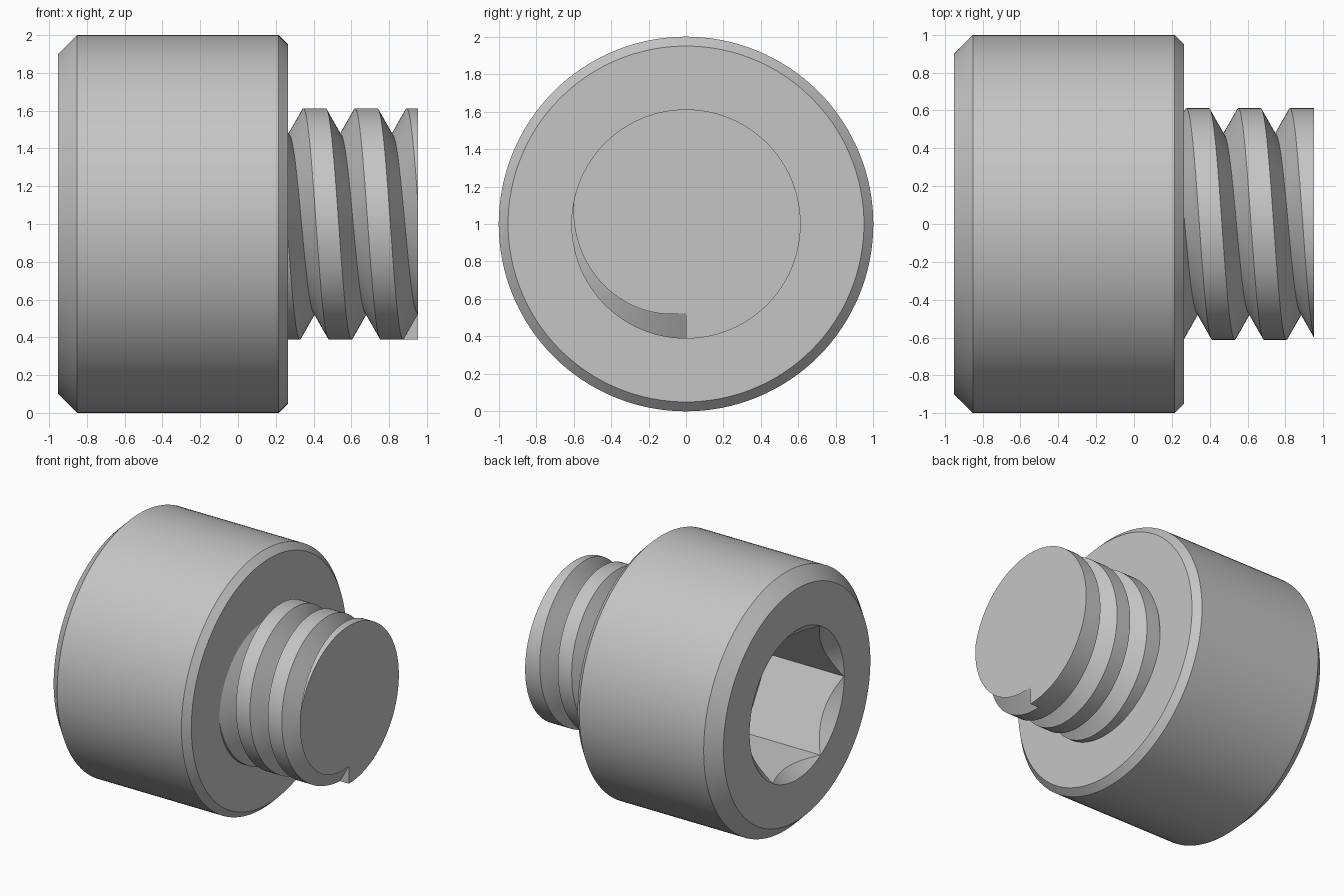
import bpy, bmesh, math

START, SHOULDER, END = -0.952, 0.265, 0.952   # stations along the screw axis
AXIS_Z = 1.0
SEGMENTS = 128

cube = bpy.data.objects.get("Cube")
if cube:
    bpy.data.objects.remove(cube, do_unlink=True)

steel = bpy.data.materials.new("steel_grey")
steel.use_nodes = True
steel.diffuse_color = (0.56, 0.56, 0.56, 1)
steel.node_tree.nodes["Principled BSDF"].inputs["Base Color"].default_value = (0.56, 0.56, 0.56, 1)


def point(x, r, angle):
    """Point around the screw axis; angle 0 is straight down, turning towards -y."""
    return (x, -r * math.sin(angle), AXIS_Z - r * math.cos(angle))


def finish(name, bm):
    bmesh.ops.recalc_face_normals(bm, faces=bm.faces)
    mesh = bpy.data.meshes.new(name)
    bm.to_mesh(mesh)
    bm.free()
    obj = bpy.data.objects.new(name, mesh)
    bpy.context.collection.objects.link(obj)
    mesh.materials.append(steel)
    return obj


def select(obj):
    bpy.ops.object.select_all(action='DESELECT')
    obj.select_set(True)
    bpy.context.view_layer.objects.active = obj


def turned(name, profile, sides, offset=0.0):
    """Closed solid turned about the screw axis from (x, radius) pairs."""
    bm = bmesh.new()
    rings = [[bm.verts.new(point(x, r, offset + math.tau * i / sides)) for i in range(sides)]
             for x, r in profile]
    for a, b in zip(rings, rings[1:]):
        for i in range(sides):
            j = (i + 1) % sides
            bm.faces.new((a[i], a[j], b[j], b[i]))
    bm.faces.new(rings[0])
    bm.faces.new(rings[-1])
    return finish(name, bm)


# Head with a chamfer at each end
head = turned("head", [(START, 0.9), (START + 0.1, 1.0),
                       (SHOULDER - 0.05, 1.0), (SHOULDER, 0.95)], SEGMENTS)

# Hexagonal socket with a conical lead-in
SOCKET_R, LIP = 0.578, 0.05
hexagon = turned("socket_cutter", [(START - LIP, SOCKET_R), (START + 0.65, SOCKET_R)], 6, math.pi / 2)
cone = turned("lead_in_cutter", [(START - LIP, SOCKET_R + LIP + 0.002),
                                 (START + 0.3, SOCKET_R - 0.298)], SEGMENTS, 0.01)
for cutter in (hexagon, cone):
    cutter.hide_render = True
    mod = head.modifiers.new("cut", 'BOOLEAN')
    mod.operation = 'DIFFERENCE'
    mod.solver = 'EXACT'
    mod.object = cutter
    select(head)
    bpy.ops.object.modifier_apply(modifier=mod.name)
    bpy.data.objects.remove(cutter, do_unlink=True)

# Threaded shank: V groove winding back from the tip
CREST, ROOT, PITCH, HALF = 0.612, 0.475, 0.2735, 0.077
INNER, TURNS = SHOULDER - 0.015, 3


def shank_column(angle):
    roots = [END - PITCH * (k + angle / math.tau) for k in reversed(range(TURNS))]
    xs = [INNER] + [c + d for c in roots for d in (-HALF, 0, HALF)] + [END]
    column = []
    for x in xs:
        x = min(max(x, INNER), END)
        cut = max(max(0.0, 1 - abs(x - c) / HALF) for c in roots)
        column.append(point(x, CREST - (CREST - ROOT) * cut, angle))
    return column


bm = bmesh.new()
columns = [[bm.verts.new(p) for p in shank_column(math.tau * i / SEGMENTS)]
           for i in range(SEGMENTS + 1)]
for a, b in zip(columns, columns[1:]):
    for i in range(len(a) - 1):
        bm.faces.new((a[i], a[i + 1], b[i + 1], b[i]))
bm.faces.new([c[-1] for c in columns])                            # tip
bm.faces.new([c[0] for c in columns[:-1]])                        # end inside the head
bm.faces.new((columns[0][-4], columns[0][-3], columns[-1][-1]))   # groove start wall
bmesh.ops.remove_doubles(bm, verts=bm.verts, dist=1e-5)
bmesh.ops.dissolve_degenerate(bm, edges=bm.edges, dist=1e-5)
shank = finish("threaded_shank", bm)

for obj in (head, shank):
    select(obj)
    bpy.ops.object.shade_smooth_by_angle(angle=math.radians(25))
